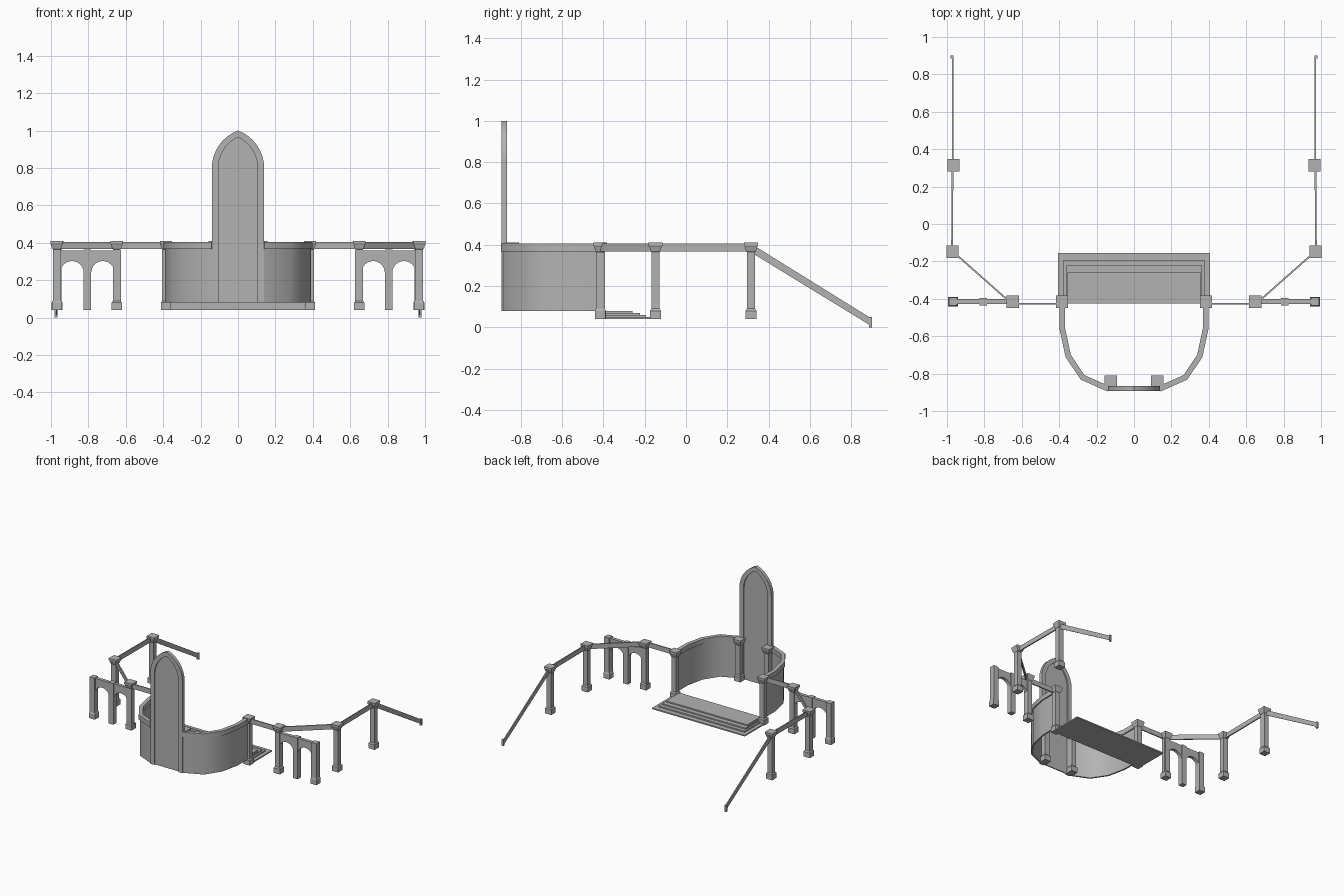
import bpy, bmesh, math
from mathutils import Vector

cube = bpy.data.objects.get("Cube")
if cube:
    bpy.data.objects.remove(cube)

stone = bpy.data.materials.new("grey stone")
stone.use_nodes = True
GREY = (0.45, 0.45, 0.45, 1)
stone.diffuse_color = GREY
stone.node_tree.nodes["Principled BSDF"].inputs["Base Color"].default_value = GREY


def finish(name, bm, smooth=False):
    bmesh.ops.recalc_face_normals(bm, faces=bm.faces)
    mesh = bpy.data.meshes.new(name)
    bm.to_mesh(mesh)
    bm.free()
    mesh.materials.append(stone)
    obj = bpy.data.objects.new(name, mesh)
    bpy.context.collection.objects.link(obj)
    if smooth:
        bpy.ops.object.select_all(action='DESELECT')
        obj.select_set(True)
        bpy.context.view_layer.objects.active = obj
        bpy.ops.object.shade_smooth_by_angle(angle=math.radians(40))
    return obj


def skin(name, rings, closed=True, smooth=False):
    """Join equal rings of points with quads and cap both ends."""
    bm = bmesh.new()
    loops = [[bm.verts.new(p) for p in ring] for ring in rings]
    n = len(loops[0])
    for a, b in zip(loops, loops[1:]):
        for i in range(n):
            j = (i + 1) % n
            bm.faces.new((a[i], a[j], b[j], b[i]))
    bm.faces.new(loops[0])
    bm.faces.new(loops[-1])
    return finish(name, bm, smooth)


def square(x, y, z, rx, ry):
    return [(x - rx, y - ry, z), (x + rx, y - ry, z), (x + rx, y + ry, z), (x - rx, y + ry, z)]


def column(name, x, y, bottom=0.04):
    # square plinth, plain shaft and flared capital
    profile = [(0.027, bottom), (0.027, bottom + 0.04), (0.02, bottom + 0.05), (0.02, 0.365),
               (0.024, 0.37), (0.03, 0.39), (0.033, 0.395), (0.033, 0.41)]
    skin(name, [square(x, y, z, r, r) for r, z in profile])


def sweep(name, path, thick, low, high, smooth=False):
    """Upright strip of even thickness along a plan path with mitred corners."""
    pts = [Vector(p) for p in path]
    dirs = [(b - a).normalized() for a, b in zip(pts, pts[1:])]
    rings = []
    for i, p in enumerate(pts):
        d0, d1 = dirs[max(i - 1, 0)], dirs[min(i, len(dirs) - 1)]
        t = (d0 + d1).normalized()
        off = Vector((-t.y, t.x)) * (thick / 2 / t.dot(d0))
        a, b = p + off, p - off
        rings.append([(a.x, a.y, low), (b.x, b.y, low), (b.x, b.y, high), (a.x, a.y, high)])
    skin(name, rings, smooth=smooth)


def extrude_outline(name, outline, y0, y1, smooth=False):
    skin(name, [[(x, y, z) for x, z in outline] for y in (y0, y1)], smooth=smooth)


def pointed_arch(a, foot, spring, peak, n=8):
    """Outline of a two-centred arch, from right foot over the peak to left foot."""
    h = peak - spring
    r = (a * a + h * h) / (2 * a)
    top = math.asin(h / r)
    half = [(a, foot)]
    half += [(a - r + r * math.cos(top * i / n), spring + r * math.sin(top * i / n)) for i in range(n + 1)]
    return half + [(-x, z) for x, z in reversed(half[:-1])]


# Stepped platform
tiers = [(0.405, -0.155), (0.377, -0.193), (0.364, -0.222), (0.355, -0.258)]
for i, (half, back) in enumerate(tiers):
    z = 0.04 + 0.01 * i
    cy, ry = (back - 0.425) / 2, (back + 0.425) / 2
    skin(f"step_{i + 1}", [square(0, cy, z, half, ry), square(0, cy, z + 0.01, half, ry)])

# Tall pointed panel with a raised frame
outer = pointed_arch(0.14, 0.08, 0.8, 1.0)
inner = pointed_arch(0.105, 0.08, 0.8, 0.965)
extrude_outline("arch_panel", inner, -0.884, -0.876)
skin("arch_frame", [[(o[0], -0.894, o[1]), (o[0], -0.866, o[1]), (i[0], -0.866, i[1]), (i[0], -0.894, i[1])]
                    for o, i in zip(outer, inner)], smooth=True)

for side, s in (("left", 1), ("right", -1)):
    # Curved wall and its coping
    plan = [(0.383, -0.42), (0.383, -0.56), (0.352, -0.705), (0.275, -0.82), (0.135, -0.882)]
    plan = [(s * x, y) for x, y in plan]
    sweep(f"{side}_curved_wall", plan, 0.012, 0.08, 0.37, True)
    sweep(f"{side}_wall_coping", plan, 0.03, 0.367, 0.405, True)

    # Columns
    spots = {"platform": (0.385, -0.415), "arcade": (0.648, -0.415),
             "side": (0.97, -0.148), "ramp": (0.965, 0.315)}
    for label, (x, y) in spots.items():
        column(f"{side}_{label}_column", s * x, y)
    column(f"{side}_panel_column", s * 0.125, -0.843, 0.08)

    # Thin rails between the columns
    for label, a, b in (("front", (0.385, -0.427), (0.648, -0.427)),
                        ("diagonal", (0.66, -0.42), (0.96, -0.155)),
                        ("side", (0.973, -0.148), (0.97, 0.315))):
        sweep(f"{side}_{label}_rail", [(s * a[0], a[1]), (s * b[0], b[1])], 0.009, 0.367, 0.405)

    # Sloping rail with its small end stop
    skin(f"{side}_sloping_rail", [[(s * 0.97 + dx, y, z) for dx, z in
                                   ((-0.004, lo), (0.004, lo), (0.004, hi), (-0.004, hi))]
                                  for y, lo, hi in ((0.315, 0.363, 0.405), (0.895, 0.008, 0.045))])
    skin(f"{side}_rail_stop", [square(s * 0.973, 0.893, z, 0.008, 0.007) for z in (0, 0.05)])

    # Two-bay arcade: one outline following both round openings
    r, spring, foot = 0.0625, 0.24, 0.04
    outline = [(0.625, 0.36), (0.625, foot)]
    for cx in (0.7225, 0.8875):
        outline.append((cx - r, foot))
        outline += [(cx - r * math.cos(math.pi * i / 12), spring + r * math.sin(math.pi * i / 12))
                    for i in range(13)]
        outline.append((cx + r, foot))
    outline += [(0.985, foot), (0.985, 0.36)]
    extrude_outline(f"{side}_arcade", [(s * x, z) for x, z in outline], -0.428, -0.402)
    for label, x, w in (("middle", 0.805, 0.02), ("end", 0.968, 0.022)):
        profile = [(w, 0.04), (w, 0.365)]
        if label == "end":
            profile = [(0.026, 0.04), (0.026, 0.08), (w, 0.09), (w, 0.365)]
        skin(f"{side}_arcade_{label}_post", [square(s * x, -0.415, z, q, q) for q, z in profile])
